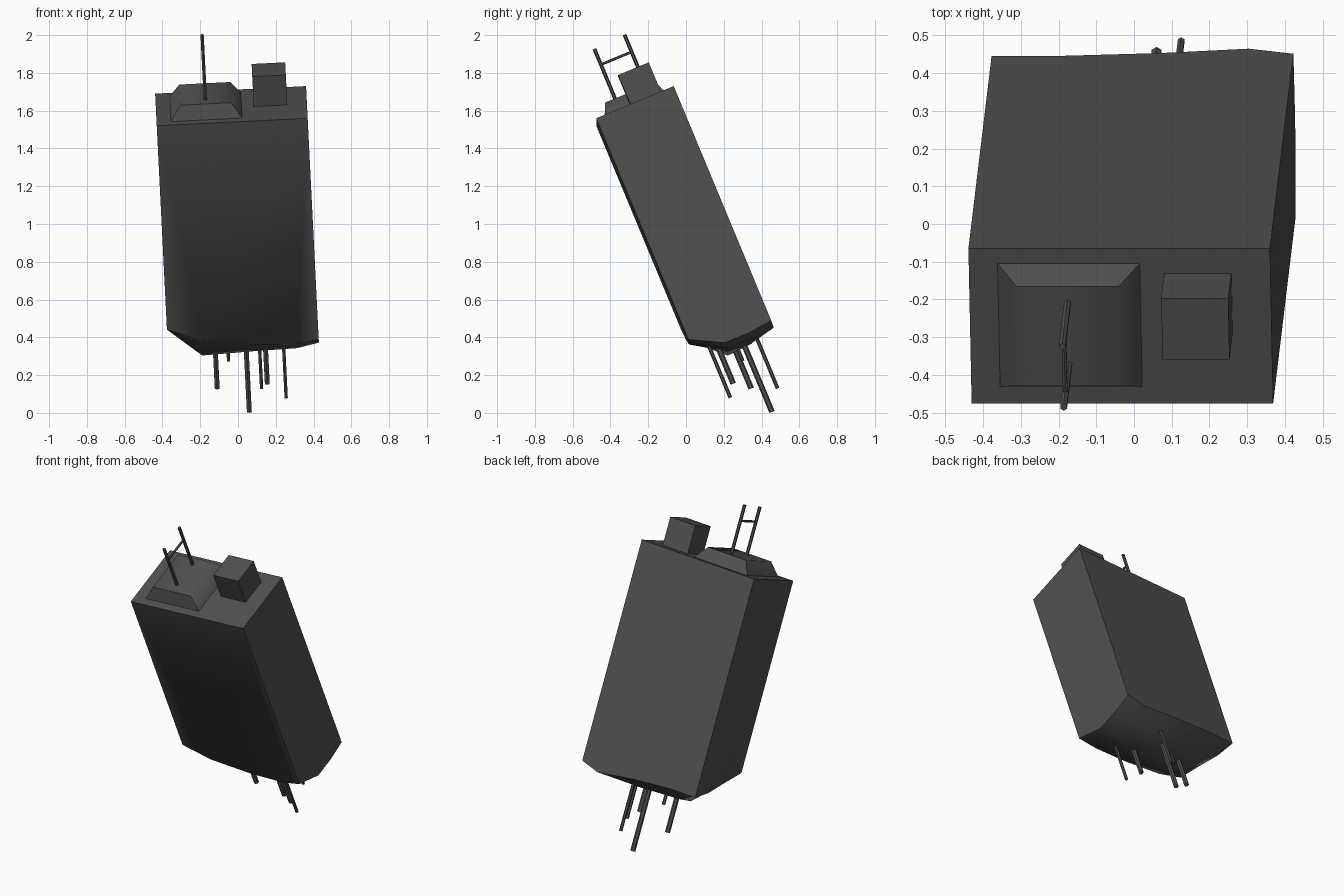
import bpy, bmesh, math
from mathutils import Vector, Matrix

if "Cube" in bpy.data.objects:
    bpy.data.objects.remove(bpy.data.objects["Cube"])

# one dark grey for everything
grey = bpy.data.materials.new("dark_grey")
grey.diffuse_color = (0.08, 0.08, 0.08, 1)
grey.use_nodes = True
grey.node_tree.nodes["Principled BSDF"].inputs["Base Color"].default_value = grey.diffuse_color

# tilted local frame: origin at the centre of the top face
u = Vector((0.9988, 0, 0.05)).normalized()
v = Vector((-0.02, 0.923, 0.383))
v = (v - u * v.dot(u)).normalized()
w = u.cross(v)
FRAME = Matrix((u, v, w)).transposed().to_4x4()
FRAME.translation = (-0.035, -0.27, 1.625)
TO_LOCAL = FRAME.inverted()


def add_object(name, bm, smooth_angle=None):
    bmesh.ops.recalc_face_normals(bm, faces=bm.faces)
    me = bpy.data.meshes.new(name)
    bm.to_mesh(me)
    bm.free()
    me.materials.append(grey)
    ob = bpy.data.objects.new(name, me)
    bpy.context.collection.objects.link(ob)
    ob.matrix_world = FRAME
    if smooth_angle:
        bpy.ops.object.select_all(action='DESELECT')
        ob.select_set(True)
        bpy.context.view_layer.objects.active = ob
        bpy.ops.object.shade_smooth_by_angle(angle=math.radians(smooth_angle))
    return ob


def block(name, x0, x1, y0, y1, z0, z1, ix=0, iy=0, smooth=None):
    """Box whose top is inset by ix, iy."""
    bm = bmesh.new()
    bmesh.ops.create_cube(bm, size=1)
    for p in bm.verts:
        top = p.co.z > 0
        dx, dy = (ix, iy) if top else (0, 0)
        p.co = (x1 - dx if p.co.x > 0 else x0 + dx,
                y1 - dy if p.co.y > 0 else y0 + dy,
                z1 if top else z0)
    return add_object(name, bm, smooth)


def rod(name, a, b, r, sides=6):
    a, b = Vector(a), Vector(b)
    bm = bmesh.new()
    bmesh.ops.create_cone(bm, cap_ends=True, segments=sides, radius1=r, radius2=r,
                          depth=(b - a).length)
    rot = (b - a).to_track_quat('Z', 'Y').to_matrix().to_4x4()
    bmesh.ops.transform(bm, verts=bm.verts, matrix=Matrix.Translation((a + b) / 2) @ rot)
    return add_object(name, bm)


# tower body with a broken, bulging underside
cols = [-0.40, -0.22, 0.05, 0.28, 0.40]
rows = [-0.222, -0.05, 0.09, 0.222]
depth = [[1.17, 1.24, 1.28, 1.29, 1.27],
         [1.24, 1.40, 1.39, 1.385, 1.36],
         [1.30, 1.39, 1.40, 1.39, 1.36],
         [1.33, 1.33, 1.35, 1.38, 1.345]]
bm = bmesh.new()
g = [[bm.verts.new((x, y, -d)) for x, d in zip(cols, line)] for y, line in zip(rows, depth)]
for j in range(3):
    for i in range(4):
        bm.faces.new((g[j][i], g[j][i + 1], g[j + 1][i + 1], g[j + 1][i]))
fl, fr, br, bl = [bm.verts.new((x, y, 0)) for x, y in
                  ((-0.4, -0.222), (0.4, -0.222), (0.4, 0.222), (-0.4, 0.222))]
bm.faces.new((fl, fr, br, bl))
bm.faces.new(g[0] + [fr, fl])
bm.faces.new(g[3] + [br, bl])
bm.faces.new([r[0] for r in g] + [bl, fl])
bm.faces.new([r[-1] for r in g] + [br, fr])
add_object("tower_body", bm, 60)

# roof structures
block("roof_box", 0.118, 0.296, -0.025, 0.15, -0.005, 0.172)
block("roof_plinth", -0.325, 0.055, -0.175, 0.18, -0.002, 0.077, 0.055, 0.035, 60)

# antenna frame: two masts and a crossbar
rod("mast_back", (-0.136, 0.096, 0.07), (-0.136, 0.096, 0.376), 0.01)
rod("mast_front", (-0.136, -0.08, 0.07), (-0.136, -0.08, 0.368), 0.01)
rod("mast_crossbar", (-0.136, -0.08, 0.278), (-0.136, 0.096, 0.278), 0.007)

# reinforcing bars sticking out of the broken end (world position of tip, radius)
tips = [((-0.11, 0.345, 0.13), 0.015), ((-0.05, 0.30, 0.275), 0.01),
        ((0.06, 0.455, 0.006), 0.015), ((0.125, 0.485, 0.13), 0.01),
        ((0.155, 0.25, 0.155), 0.015), ((0.255, 0.235, 0.08), 0.01)]
for k, (tip, r) in enumerate(tips):
    p = TO_LOCAL @ Vector(tip)
    rod(f"rebar_{k + 1}", p, (p.x, p.y, -1.28), r)
